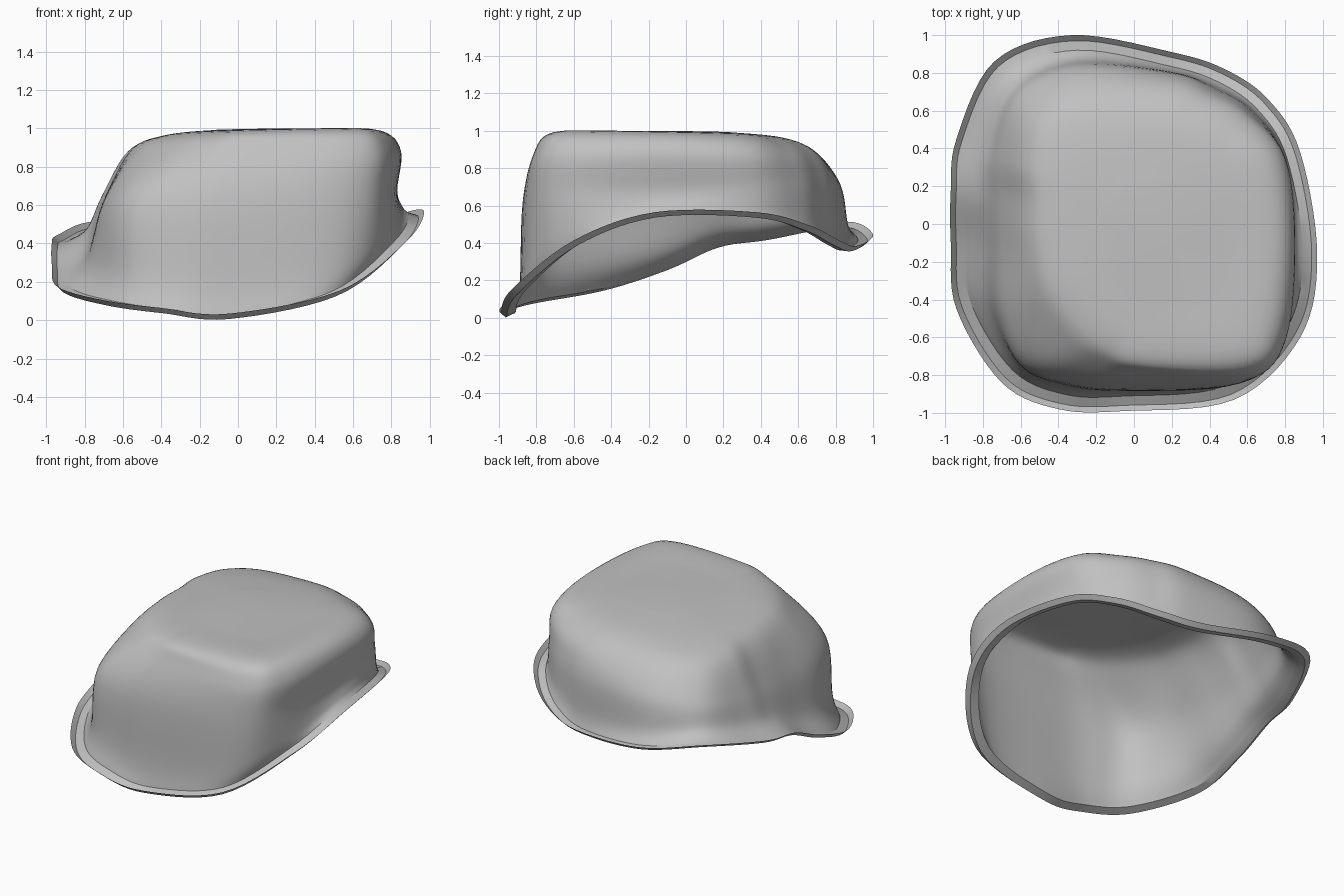
import bpy
import bmesh
from mathutils import Vector

cube = bpy.data.objects.get("Cube")
if cube:
    bpy.data.objects.remove(cube, do_unlink=True)

# Guide columns, counterclockwise from the left side:
# rim x, y, z, then x, y of the wall, the shoulder and the edge of the top
COLUMNS = [
    (.97, -.17, .55, .83, -.1, .85, -.08, .75, -.06),
    (.88, .38, .55, .79, .36, .79, .35, .67, .31),
    (.71, .66, .48, .61, .6, .58, .56, .45, .45),
    (.48, .82, .4, .42, .71, .39, .65, .28, .51),
    (.2, .91, .37, .2, .79, .18, .7, .12, .53),
    (-.33, 1, .43, -.3, .82, -.26, .68, -.18, .5),
    (-.74, .86, .5, -.6, .67, -.49, .55, -.32, .4),
    (-.94, .45, .43, -.7, .36, -.57, .32, -.39, .26),
    (-.97, .18, .39, -.7, .14, -.56, .13, -.4, .1),
    (-.97, -.1, .27, -.7, -.1, -.56, -.1, -.39, -.1),
    (-.94, -.45, .16, -.69, -.45, -.51, -.39, -.35, -.33),
    (-.7, -.84, .09, -.58, -.73, -.36, -.63, -.22, -.53),
    (-.4, -.98, .05, -.36, -.83, -.2, -.73, -.09, -.63),
    (-.05, -.99, .02, -.05, -.87, .04, -.79, .06, -.7),
    (.53, -.93, .14, .57, -.84, .6, -.8, .55, -.7),
    (.88, -.6, .4, .79, -.62, .8, -.6, .7, -.55),
]
CENTRE = Vector((.2, -.1, 1))
AROUND = 7    # steps between guide columns
UP = 6        # steps between guide rings


def spline(a, b, c, d, t):
    """Smooth curve from b to c."""
    return .5 * (2 * b + (c - a) * t + (2 * a - 5 * b + 4 * c - d) * t ** 2
                 + (3 * b - a - 3 * c + d) * t ** 3)


def smooth_loop(points):
    n = len(points)
    return [spline(points[i - 1], points[i], points[(i + 1) % n], points[(i + 2) % n], s / AROUND)
            for i in range(n) for s in range(AROUND)]


def guide_rings():
    """Upturned lip, flat flange, then the body up to the middle of the top."""
    rings = []
    for x, y, z, wx, wy, sx, sy, tx, ty in COLUMNS:
        lip = Vector((x, y, z + .014))
        gutter = Vector((x * .97, y * .97, z - .014))
        foot = Vector((x * .92, y * .92, z - .01 * y))
        wall = Vector((wx, wy, .62 + .06 * max(0, x) + .09 * max(0, y)))
        toe = foot.lerp(wall, .55)
        toe.z = foot.z + .27 * (wall.z - foot.z)
        shoulder = Vector((sx, sy, .88))
        edge = Vector((tx, ty, .968 + .02 * tx - .02 * ty))
        crown = edge.lerp(CENTRE, .5)
        crown.z = .994
        rings.append((lip, gutter, foot, toe, wall, shoulder, edge, crown))
    return [smooth_loop(r) for r in zip(*rings)]


lip, gutter, *body = guide_rings()

# Rim first, then the body as smooth steps between the guide rings
rings = [lip, gutter]
last = len(body) - 1
for k in range(last):
    near = [body[max(0, min(last, k + o))] for o in (-1, 0, 1, 2)]
    for s in range(UP):
        rings.append([spline(*p, s / UP) for p in zip(*near)])
rings.append(body[-1])

# Skin the rings as one thin sheet, open below
bm = bmesh.new()
rows = [[bm.verts.new(p) for p in ring] for ring in rings]
count = len(lip)
for low, high in zip(rows, rows[1:]):
    for i in range(count):
        j = (i + 1) % count
        bm.faces.new((low[i], low[j], high[j], high[i]))
peak = bm.verts.new(CENTRE)
for i in range(count):
    bm.faces.new((rows[-1][i], rows[-1][(i + 1) % count], peak))

mesh = bpy.data.meshes.new("flanged_shell")
bm.to_mesh(mesh)
bm.free()
shell = bpy.data.objects.new("flanged_shell", mesh)
bpy.context.collection.objects.link(shell)

# Plain grey all over
grey = bpy.data.materials.new("plain_grey")
grey.use_nodes = True
colour = (.53, .53, .53, 1)
grey.diffuse_color = colour
grey.node_tree.nodes["Principled BSDF"].inputs["Base Color"].default_value = colour
mesh.materials.append(grey)

bpy.ops.object.select_all(action="DESELECT")
shell.select_set(True)
bpy.context.view_layer.objects.active = shell
bpy.ops.object.shade_smooth_by_angle()
